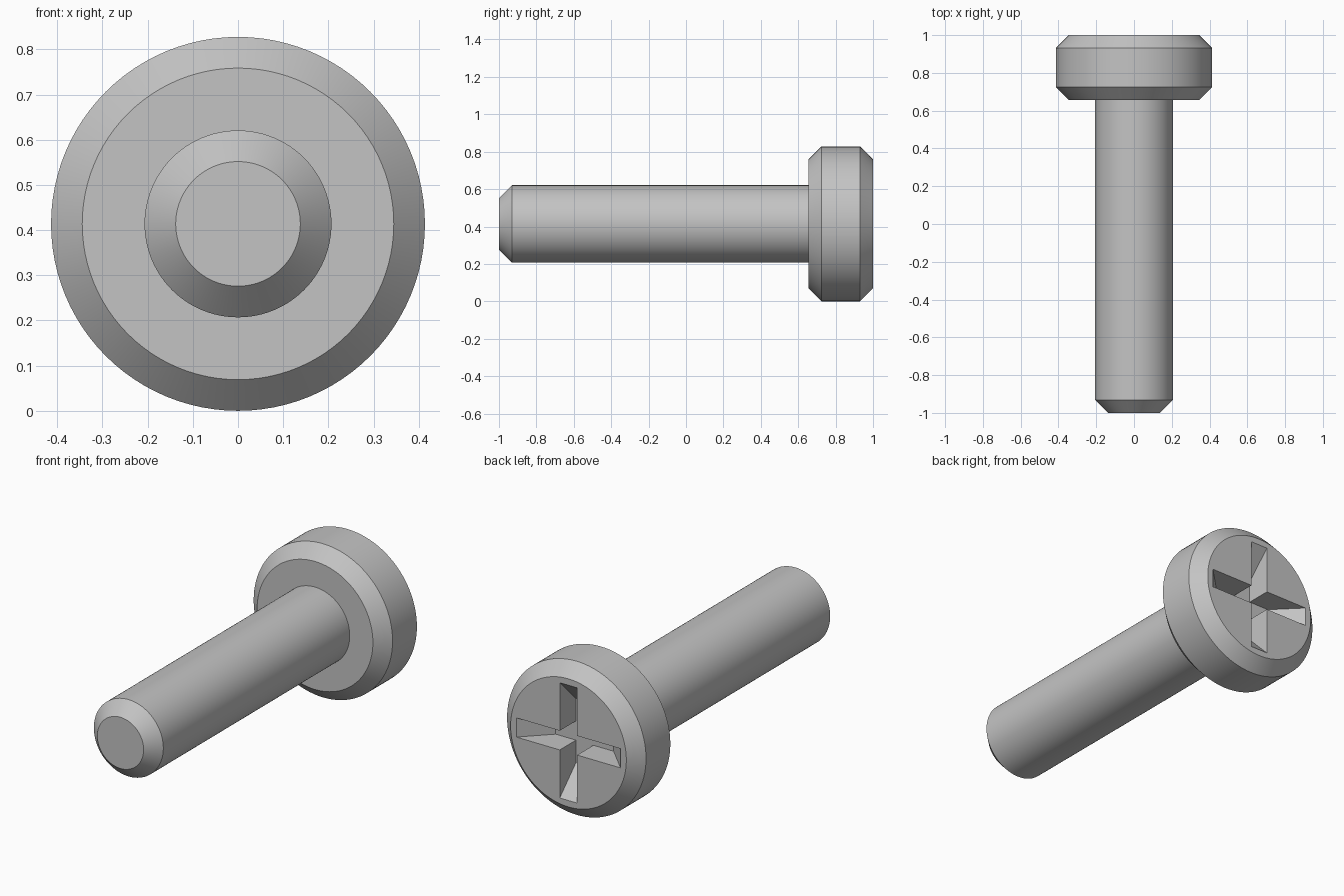
import bpy, bmesh, math
from mathutils import Vector

cube = bpy.data.objects.get("Cube")
if cube:
    bpy.data.objects.remove(cube)

UNIT = 2 / 29              # proportions: 29 long, head 12 wide, shaft 6 wide
HEAD_R, SHAFT_R, BEVEL = 6 * UNIT, 3 * UNIT, UNIT
HEAD_BASE = 1 - 5 * UNIT
SIDES = 96

steel = bpy.data.materials.new("grey_steel")
grey = (0.55, 0.55, 0.55, 1)
steel.diffuse_color = grey
steel.use_nodes = True
steel.node_tree.nodes["Principled BSDF"].inputs["Base Color"].default_value = grey


def loft(name, loops):
    """Join closed loops of points with side faces and cap both ends."""
    bm = bmesh.new()
    rings = [[bm.verts.new(p) for p in loop] for loop in loops]
    n = len(rings[0])
    for a, b in zip(rings, rings[1:]):
        for i in range(n):
            j = (i + 1) % n
            bm.faces.new((a[i], a[j], b[j], b[i]))
    bm.faces.new(rings[0])
    bm.faces.new(rings[-1])
    bmesh.ops.recalc_face_normals(bm, faces=bm.faces)
    mesh = bpy.data.meshes.new(name)
    bm.to_mesh(mesh)
    bm.free()
    mesh.materials.append(steel)
    obj = bpy.data.objects.new(name, mesh)
    bpy.context.collection.objects.link(obj)
    return obj


def circle(y, r):
    angles = [2 * math.pi * i / SIDES for i in range(SIDES)]
    return [Vector((r * math.cos(a), y, HEAD_R + r * math.sin(a))) for a in angles]


def cross(y, length, w):
    """Outline of a plus sign, one arm turned four times."""
    points = []
    for k in range(4):
        c, s = round(math.cos(k * math.pi / 2)), round(math.sin(k * math.pi / 2))
        for u, v in ((length, -w), (length, w), (w, w)):
            points.append(Vector((u * c - v * s, y, HEAD_R + u * s + v * c)))
    return points


def activate(obj):
    bpy.ops.object.select_all(action="DESELECT")
    obj.select_set(True)
    bpy.context.view_layer.objects.active = obj


# Shaft with a bevelled tip, seated a little inside the head
shaft = loft("shaft", [circle(-1, SHAFT_R - BEVEL), circle(-1 + BEVEL, SHAFT_R),
                       circle(HEAD_BASE + BEVEL / 2, SHAFT_R)])

# Head bevelled on both rims
head = loft("head", [circle(HEAD_BASE, HEAD_R - BEVEL), circle(HEAD_BASE + BEVEL, HEAD_R),
                     circle(1 - BEVEL, HEAD_R), circle(1, HEAD_R - BEVEL)])

# Cross recess whose arm ends slope in at 45 degrees
half_width, arm, depth, over = 0.75 * UNIT, 4.5 * UNIT, 2 * UNIT, 0.02
cutter = loft("recess_cutter", [cross(1 - depth, arm - depth, half_width),
                                cross(1 + over, arm + over, half_width)])
cutter.hide_render = True
cut = head.modifiers.new("recess", "BOOLEAN")
cut.operation = "DIFFERENCE"
cut.solver = "EXACT"
cut.object = cutter
activate(head)
bpy.ops.object.modifier_apply(modifier=cut.name)
bpy.data.objects.remove(cutter)

for part in (shaft, head):
    activate(part)
    bpy.ops.object.shade_smooth_by_angle(angle=math.radians(30))
